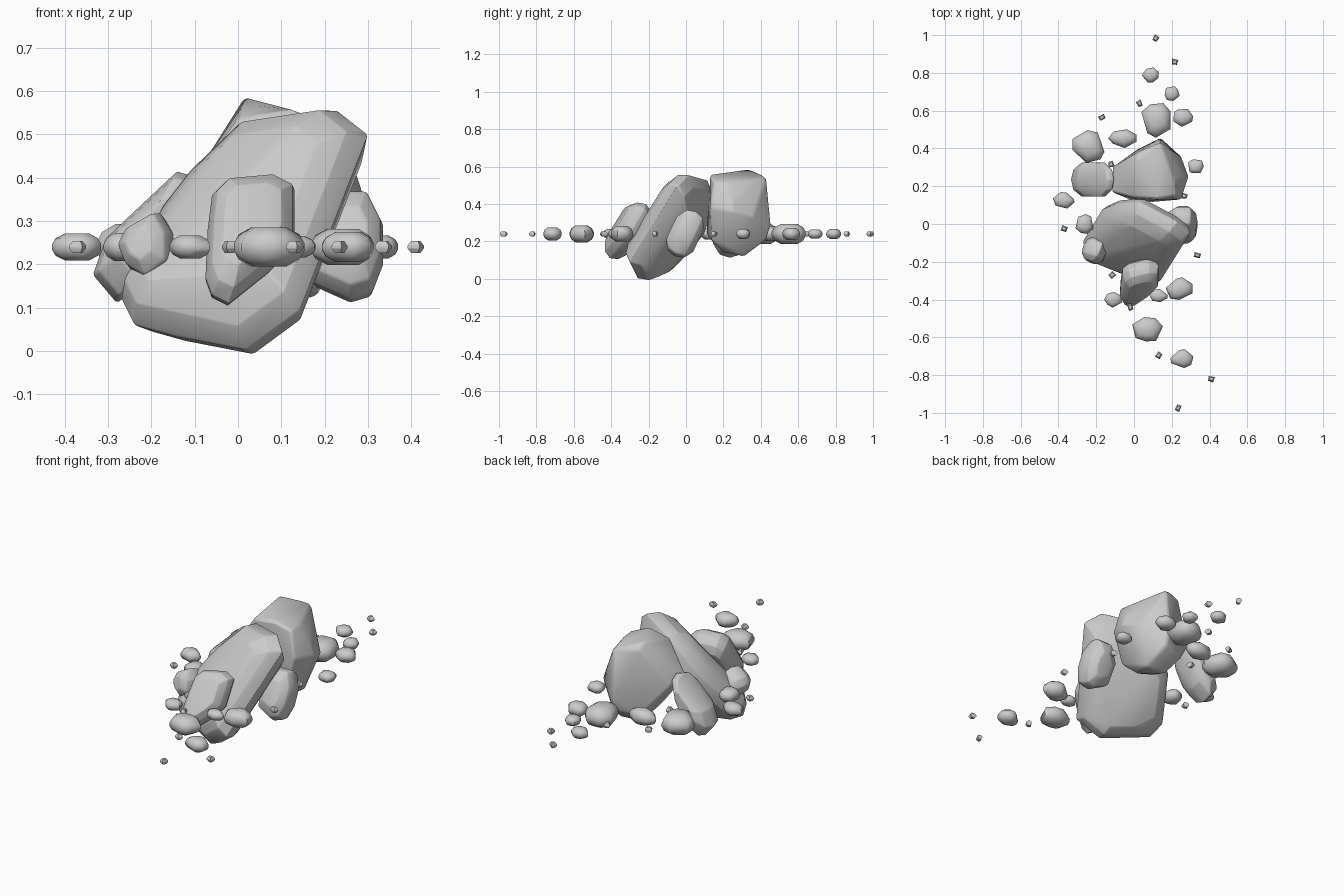
import bpy, bmesh, random
from math import cos, sin, tau, radians
from mathutils import Vector

if "Cube" in bpy.data.objects:
    bpy.data.objects.remove(bpy.data.objects["Cube"])

random.seed(4)


def hull_rock(name, pts, bevel=0.0, angle=45):
    """Convex rock wrapped around a handful of points."""
    bm = bmesh.new()
    for p in pts:
        bm.verts.new(p)
    res = bmesh.ops.convex_hull(bm, input=bm.verts[:])
    junk = {v for v in res["geom_interior"] + res["geom_unused"]
            if isinstance(v, bmesh.types.BMVert)}
    bmesh.ops.delete(bm, geom=list(junk), context='VERTS')
    bmesh.ops.recalc_face_normals(bm, faces=bm.faces[:])
    me = bpy.data.meshes.new(name)
    bm.to_mesh(me)
    bm.free()
    ob = bpy.data.objects.new(name, me)
    bpy.context.collection.objects.link(ob)
    if bevel:
        m = ob.modifiers.new("worn_edges", 'BEVEL')
        m.width = bevel
        m.segments = 2
        m.limit_method = 'ANGLE'
        m.angle_limit = radians(25)
    bpy.ops.object.select_all(action='DESELECT')
    ob.select_set(True)
    bpy.context.view_layer.objects.active = ob
    bpy.ops.object.shade_smooth_by_angle(angle=radians(angle))
    return ob


def slab(name, outline, plane, t, inset=0.65):
    """Rounded slab: front outline (x, z, optional y shift) on y = a + b*z + c*x."""
    a, b, c = plane
    n = Vector((-c, 1, -b)).normalized()
    rim = [Vector((x, a + b * z + c * x + sum(dy), z)) for x, z, *dy in outline]
    mid = sum(rim, Vector()) / len(rim)
    pts = list(rim)
    for s in (-1, 1):
        for k, h in ((0.9, 0.6), (inset, 1.0)):
            pts += [mid + (p - mid) * k + n * (s * h * t) for p in rim]
    hull_rock(name, pts, 0.006)


# large leaning slab
slab("main_slab", [(-.27, .12), (-.24, .06), (-.15, .035, .03), (-.07, .04, .03),
                   (.02, .002, .06), (.14, .09), (.17, .17), (.3, .5),
                   (.23, .555, -.02), (.03, .525, .02), (-.1, .4, .05),
                   (-.17, .31, .06)], (-.31, .8, -.45), .093, .72)

# smaller leaning slab at the front
slab("front_slab", [(-.06, .36), (-.03, .39), (.08, .4), (.13, .375), (.13, .25),
                    (.08, .19), (-.02, .11), (-.06, .13), (-.075, .17), (-.07, .28)],
     (-.47, .6, .2), .07)

# rounded boulder on the right
slab("right_boulder", [(.17, .16), (.26, .12), (.31, .135), (.335, .2), (.335, .29),
                       (.3, .36), (.22, .36), (.16, .28)], (-.12, .48, 0), .08, .5)

# leaning slab at the back left
slab("left_slab", [(-.335, .175), (-.28, .11), (-.2, .17), (-.12, .32), (-.105, .405),
                   (-.14, .415), (-.2, .35), (-.305, .26)], (.235, 0, 0), .09, .55)

# small boulder at the front left
slab("front_left_boulder", [(-.27, .24), (-.25, .19), (-.2, .16), (-.15, .2),
                            (-.15, .27), (-.18, .32), (-.25, .28)],
     (-.27, .2, -.4), .065, .5)

# tall block at the back
hull_rock("back_block", [
    (.015, .34, .585), (.05, .2, .565), (.13, .13, .555), (0, .14, .535),
    (.22, .15, .52), (.21, .24, .52), (.14, .43, .545), (.02, .38, .55),
    (-.12, .17, .37), (-.115, .3, .36), (.14, .455, .29), (.25, .36, .33),
    (.29, .25, .36), (.27, .25, .42), (.25, .13, .38), (.02, .11, .24),
    (.01, .39, .2), (.2, .14, .2), (.02, .2, .18), (.15, .2, .14),
    (.18, .31, .12), (.05, .31, .13), (.14, .43, .21)],
    0.012)

# loose stones, all at one level: x, y, x radius, y radius
stones = [
    (.09, .79, .045, .04), (.2, .69, .04, .04), (.12, .555, .08, .09),
    (.26, .565, .055, .05), (-.055, .455, .075, .05), (-.24, .41, .09, .08),
    (.325, .305, .045, .04), (-.37, .125, .055, .045), (-.26, 0, .05, .055),
    (-.11, -.4, .045, .04), (.13, -.38, .045, .035), (.245, -.345, .075, .06),
    (.07, -.56, .08, .065), (.255, -.715, .06, .05)]
for i, (x, y, rx, ry) in enumerate(stones):
    turn = random.uniform(0, tau)
    h = 0.31 * (rx + ry)
    pts = []
    for j in range(7):
        t = turn + tau * (j + random.uniform(-.3, .3)) / 7
        k = random.uniform(.95, 1.1)
        for s, z in ((1, -.2), (1, .2), (.86, -.65), (.86, .65), (.5, -1), (.5, 1)):
            pts.append((x + rx * k * s * cos(t), y + ry * k * s * sin(t), .24 + h * z))
    hull_rock(f"stone_{i + 1}", pts, 0, 60)

# pebbles: x, y
pebbles = [(.115, .985), (.215, .86), (.03, .64), (-.17, .565), (-.12, .315),
           (.265, .15), (-.37, -.025), (.335, -.165), (-.115, -.27), (-.02, -.44),
           (.13, -.695), (.41, -.82), (.235, -.975)]
for i, (x, y) in enumerate(pebbles):
    turn = random.uniform(0, tau)
    pts = []
    for j in range(4):
        t = turn + tau * (j + random.uniform(-.2, .2)) / 4
        for r, z in ((.021, -.003), (.021, .003), (.012, -.014), (.012, .014)):
            pts.append((x + r * cos(t), y + r * sin(t), .24 + z))
    hull_rock(f"pebble_{i + 1}", pts, 0, 30)
